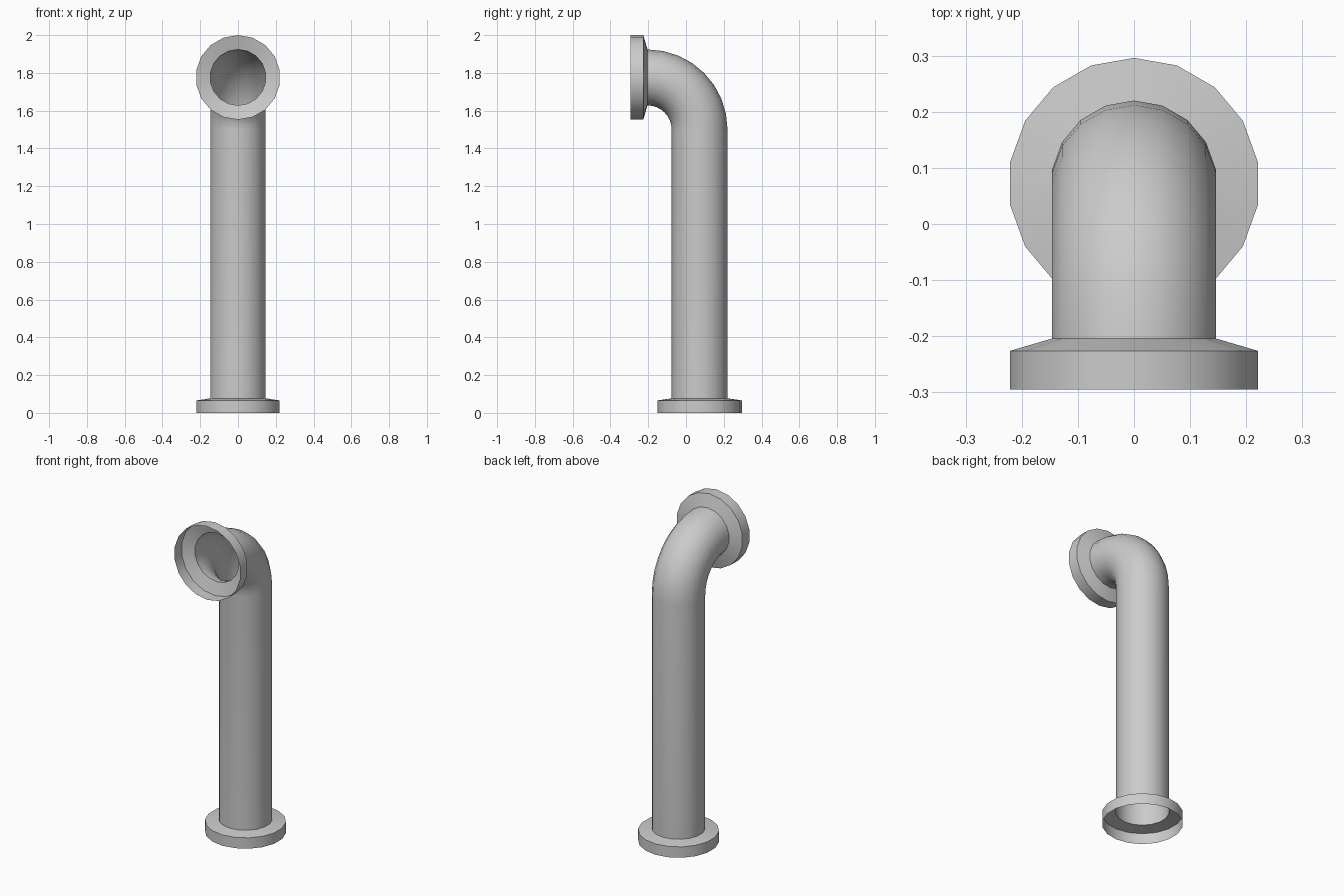
import bpy
import bmesh
from math import sin, cos, pi, radians
from mathutils import Vector

if "Cube" in bpy.data.objects:
    bpy.data.objects.remove(bpy.data.objects["Cube"])

SIDES = 18
PIPE_R, FLANGE_R = 0.148, 0.224
PIPE_Y = 0.072                      # axis of the upright pipe
BEND_Y, BEND_Z, BEND_R = -0.204, 1.5, 0.276
BEND_STEPS = 8


def station(y, z, angle, radius):
    """A ring centred on (0, y, z); angle 0 is level, 90 degrees faces the front."""
    n = Vector((0, cos(angle), sin(angle)))
    c = Vector((0, y, z))
    return [c + n * radius * cos(2 * pi * i / SIDES)
            + Vector((radius * sin(2 * pi * i / SIDES), 0, 0)) for i in range(SIDES)]


def shell(name, rings):
    """Open thin shell joining a series of rings."""
    bm = bmesh.new()
    rows = [[bm.verts.new(p) for p in ring] for ring in rings]
    for a, b in zip(rows, rows[1:]):
        for i in range(SIDES):
            j = (i + 1) % SIDES
            bm.faces.new((a[i], b[i], b[j], a[j]))
    mesh = bpy.data.meshes.new(name)
    bm.to_mesh(mesh)
    bm.free()
    ob = bpy.data.objects.new(name, mesh)
    bpy.context.collection.objects.link(ob)
    bpy.ops.object.select_all(action='DESELECT')
    ob.select_set(True)
    bpy.context.view_layer.objects.active = ob
    bpy.ops.object.shade_smooth_by_angle(angle=radians(30))
    return ob


# Upright pipe and quarter-turn elbow
rings = [station(PIPE_Y, 0.077, 0, PIPE_R)]
for k in range(BEND_STEPS + 1):
    t = pi / 2 * k / BEND_STEPS
    rings.append(station(BEND_Y + BEND_R * cos(t), BEND_Z + BEND_R * sin(t), t, PIPE_R))
shell("pipe", rings)

# Hollow flange at the foot
shell("base_flange", [station(PIPE_Y, z, 0, r) for z, r in
                      ((0, FLANGE_R), (0.066, FLANGE_R), (0.077, PIPE_R))])

# Hollow flange at the outlet, facing the front
shell("outlet_flange", [station(y, BEND_Z + BEND_R, pi / 2, r) for y, r in
                        ((BEND_Y, PIPE_R), (-0.226, FLANGE_R), (-0.295, FLANGE_R))])
